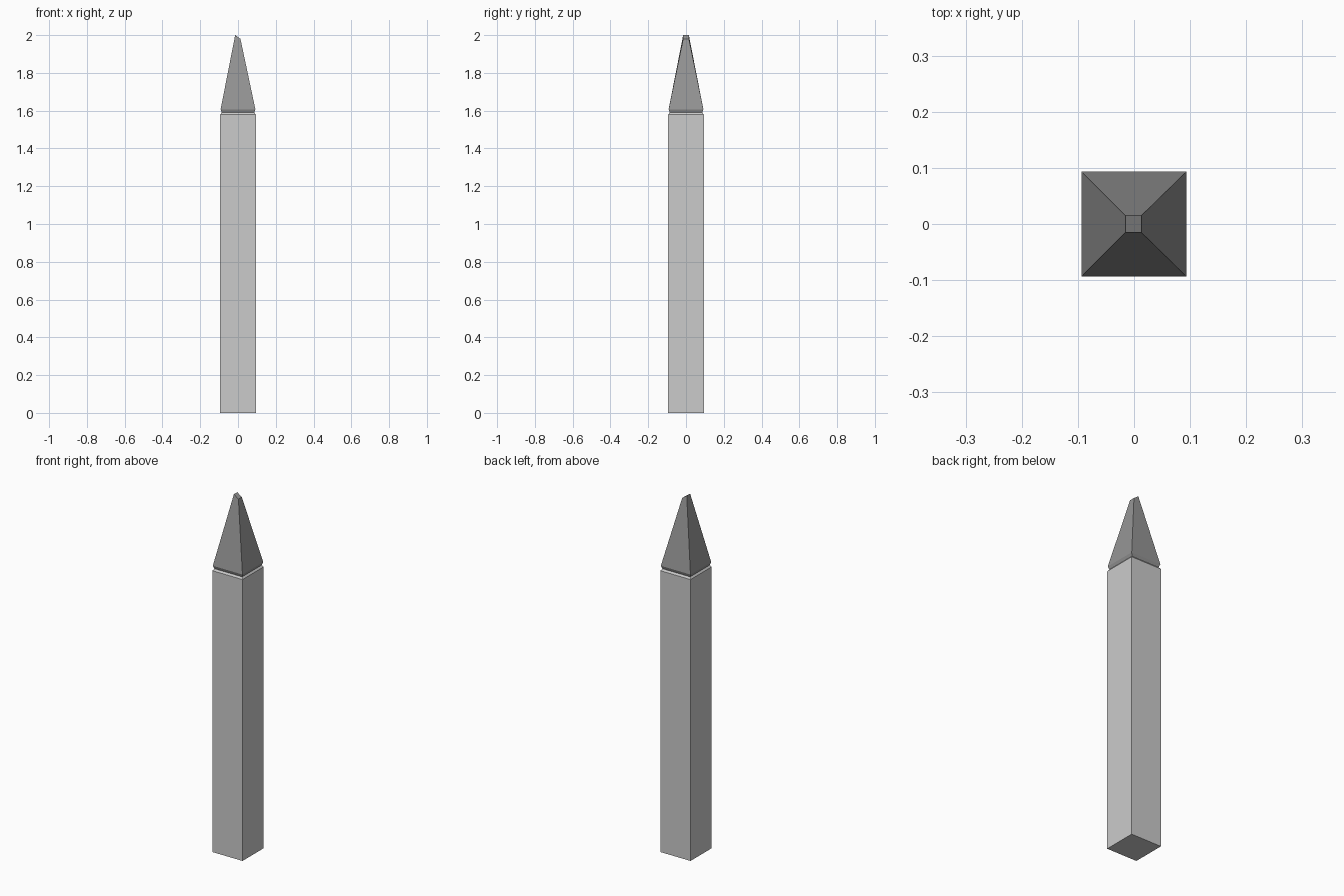
import bpy, bmesh

if "Cube" in bpy.data.objects:
    bpy.data.objects.remove(bpy.data.objects["Cube"])


def square_loft(name, rings):
    """Closed square-section solid from (half_width, z) rings, bottom to top."""
    bm = bmesh.new()
    loops = [[bm.verts.new((sx * h, sy * h, z))
              for sx, sy in ((-1, -1), (1, -1), (1, 1), (-1, 1))]
             for h, z in rings]
    for low, high in zip(loops, loops[1:]):
        for i in range(4):
            j = (i + 1) % 4
            bm.faces.new((low[i], low[j], high[j], high[i]))
    bm.faces.new(loops[0][::-1])
    bm.faces.new(loops[-1])
    mesh = bpy.data.meshes.new(name)
    bm.to_mesh(mesh)
    bm.free()
    obj = bpy.data.objects.new(name, mesh)
    bpy.context.collection.objects.link(obj)
    return obj


# Post shaft with a small chamfer around its top
square_loft("post_shaft", [(0.094, 0), (0.094, 1.58), (0.086, 1.59)])

# Pointed cap, undercut at the base so a groove separates it from the shaft
cap = square_loft("pointed_cap", [(0.086, 1.59), (0.092, 1.607), (0.015, 2.0)])

# Blunt tip slants down towards +x
for v in cap.data.vertices:
    if v.co.z > 1.9 and v.co.x > 0:
        v.co.x = 0.013
        v.co.z = 1.98

# Dark finish on the cap
dark = bpy.data.materials.new("dark_grey")
dark.diffuse_color = (0.3, 0.3, 0.3, 1)
dark.use_nodes = True
dark.node_tree.nodes["Principled BSDF"].inputs["Base Color"].default_value = dark.diffuse_color
cap.data.materials.append(dark)
